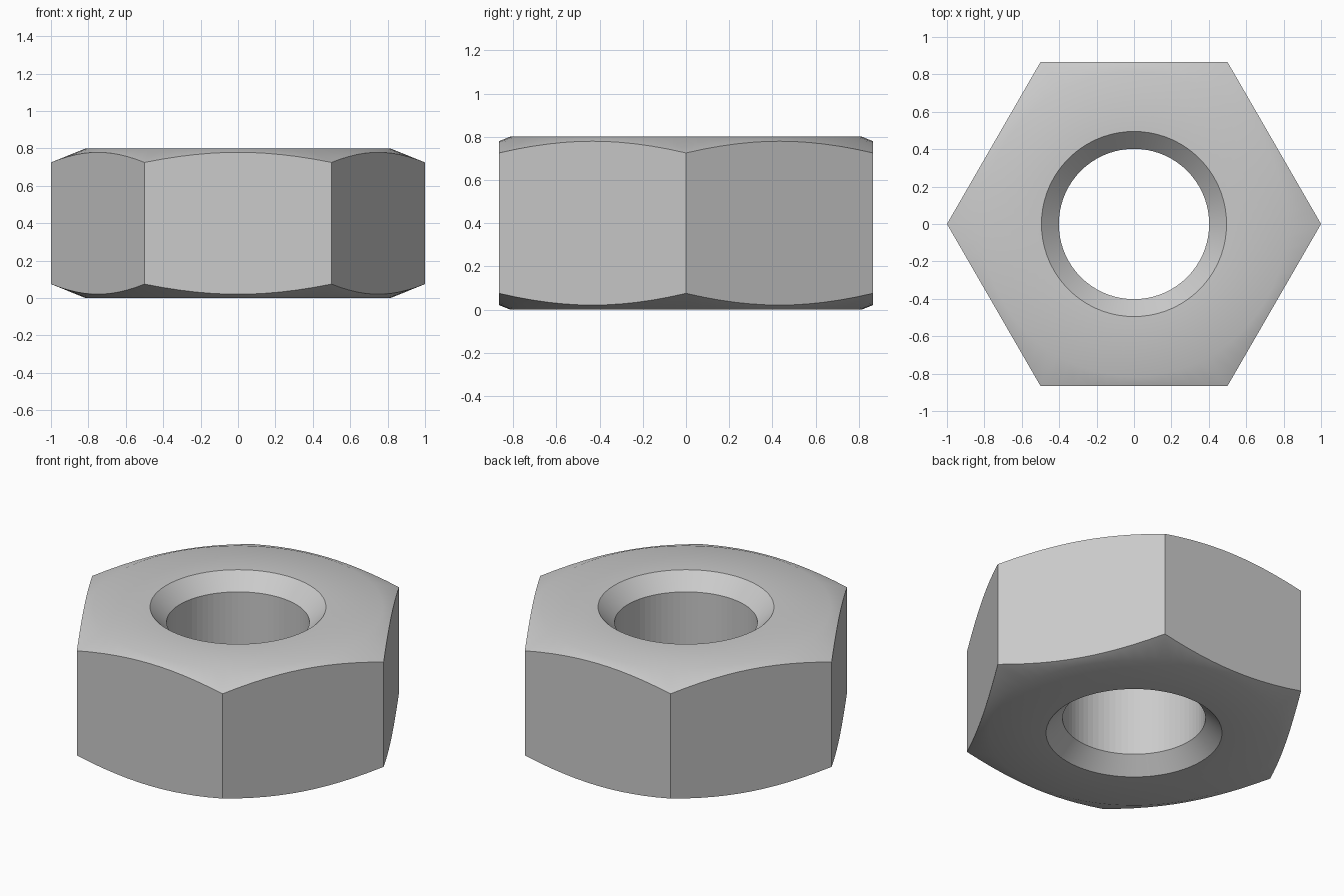
import bpy
import bmesh
from math import pi, sin, cos, radians

cube = bpy.data.objects.get("Cube")
if cube:
    bpy.data.objects.remove(cube)

SEGMENTS = 72            # multiple of six, so the corners are exact
HEIGHT = 0.8
FLAT = cos(pi / 6)       # distance from axis to each flat side
HOLE, SINK, FACE = 0.402, 0.495, 0.815
SINK_DEPTH = 0.094
SLOPE = 0.405            # chamfer drop per unit of radius


def hex_radius(a):
    return FLAT / cos(a % (pi / 3) - pi / 6)


def ring(bm, radius, height):
    """Closed ring of vertices; radius and height are functions of angle."""
    verts = []
    for i in range(SEGMENTS):
        a = 2 * pi * i / SEGMENTS
        r = radius(a)
        verts.append(bm.verts.new((r * cos(a), r * sin(a), height(r))))
    return verts


# Steel material
steel = bpy.data.materials.new("steel grey")
steel.use_nodes = True
colour = (0.6, 0.6, 0.6, 1)
steel.diffuse_color = colour
steel.node_tree.nodes["Principled BSDF"].inputs["Base Color"].default_value = colour

# Half profile from hole to rim: radius rule, drop below the end face
half = [
    (lambda a: HOLE, lambda r: SINK_DEPTH),
    (lambda a: SINK, lambda r: 0),
    (lambda a: FACE, lambda r: 0),
    (hex_radius, lambda r: (r - FACE) * SLOPE),
]

# Nut body: top rings outward, then bottom rings inward, closed into a loop
bm = bmesh.new()
rings = [ring(bm, rad, lambda r, d=drop: HEIGHT - d(r)) for rad, drop in half]
rings += [ring(bm, rad, drop) for rad, drop in reversed(half)]
for k, inner in enumerate(rings):
    outer = rings[(k + 1) % len(rings)]
    for i in range(SEGMENTS):
        j = (i + 1) % SEGMENTS
        bm.faces.new((inner[i], outer[i], outer[j], inner[j]))
bmesh.ops.recalc_face_normals(bm, faces=bm.faces)

mesh = bpy.data.meshes.new("hex_nut")
bm.to_mesh(mesh)
bm.free()
mesh.materials.append(steel)
nut = bpy.data.objects.new("hex_nut", mesh)
bpy.context.collection.objects.link(nut)

# Smooth end faces and countersinks, crisp edges, faceted bore
bpy.ops.object.select_all(action="DESELECT")
nut.select_set(True)
bpy.context.view_layer.objects.active = nut
bpy.ops.object.shade_smooth_by_angle(angle=radians(30))
for face in mesh.polygons:
    if face.center.xy.length < HOLE:
        face.use_smooth = False
